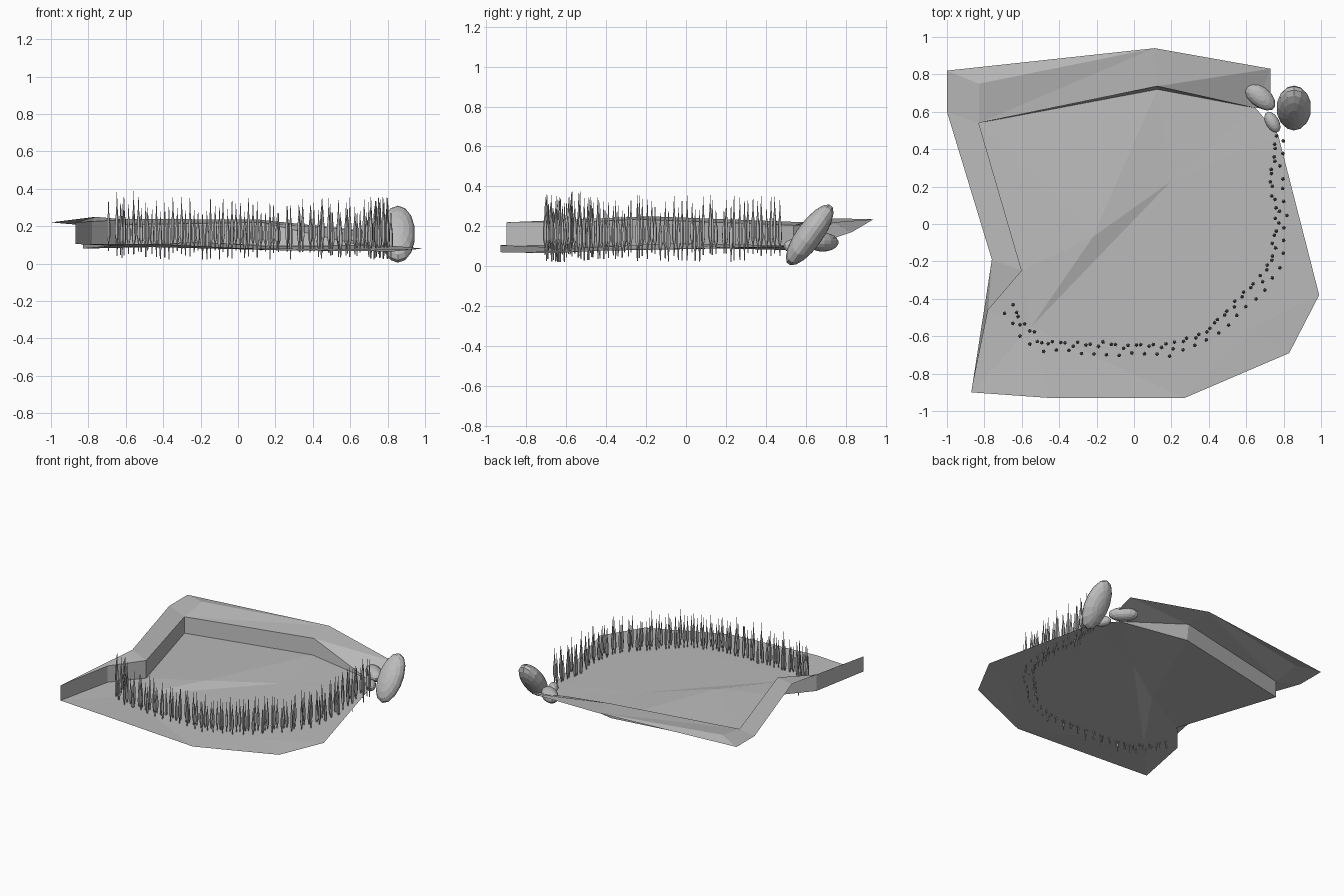
import bpy, bmesh, math, random
from mathutils import Vector, Matrix

if "Cube" in bpy.data.objects:
    bpy.data.objects.remove(bpy.data.objects["Cube"])

random.seed(4)
grey = bpy.data.materials.new("plain grey")
grey.diffuse_color = (0.5, 0.5, 0.5, 1)
grey.use_nodes = True
grey.node_tree.nodes["Principled BSDF"].inputs["Base Color"].default_value = grey.diffuse_color


def finish(bm, name):
    me = bpy.data.meshes.new(name)
    bm.to_mesh(me)
    bm.free()
    me.materials.append(grey)
    ob = bpy.data.objects.new(name, me)
    bpy.context.collection.objects.link(ob)
    return ob


def sheet(name, pts, faces):
    """Low-poly sheet from lettered points and face words."""
    bm = bmesh.new()
    v = {}
    for f in faces.split():
        for k in f:
            if k not in v:
                v[k] = bm.verts.new(pts[k])
        bm.faces.new([v[k] for k in f])
    bmesh.ops.recalc_face_normals(bm, faces=bm.faces)
    if sum(f.normal.z * f.calc_area() for f in bm.faces) < 0:
        bmesh.ops.reverse_faces(bm, faces=bm.faces)
    return finish(bm, name)


# Pond floor, wall and bank: capitals = floor, lower case = wall top and bank
P = dict(
    A=(-.83, .54, .08), B=(.125, .72, .10), C=(.65, .62, .10), D=(.77, .48, .10),
    E=(.99, -.38, .08), F=(.83, -.69, .065), G=(.27, -.93, .07), H=(-.45, -.93, .105),
    I=(-.87, -.90, .105), J=(-.78, -.46, .10), K=(-.60, -.25, .10),
    L=(-.55, -.55, .09), M=(.20, .23, .09), N=(-.22, -.07, .115), O=(.62, -.56, .075),
    a=(-.83, .54, .205), b=(.125, .737, .22), k=(-.60, -.25, .235),
    j=(-.78, -.46, .225), i=(-.87, -.90, .22),
    p=(-.76, -.19, .25), q=(-1, .60, .22), r=(-1, .82, .22), s=(-.83, .75, .24),
    t=(.11, .94, .235), u=(.73, .83, .17), v=(.73, .62, .10))
sheet("pond_ground", P,
      "BAN BNM CBM DCM EDM EMO FEO GFO GOL MLO MNL HGL IHL JIL KJL NKL AKN "
      "IJji JKkj KAak ABba BCb "
      "ijp jkp kap apq aqrs rst sat abt btu bCu Cvu")


# Boulders: faceted, tilted ellipsoids
def rock(name, loc, size, rot, segs=14, rings=9):
    bm = bmesh.new()
    bmesh.ops.create_uvsphere(bm, u_segments=segs, v_segments=rings, radius=1)
    m = Matrix.Translation(loc) @ rot @ Matrix.Diagonal((*size, 1))
    bmesh.ops.transform(bm, matrix=m, verts=bm.verts)
    return finish(bm, name)


rx = Matrix.Rotation(math.radians(54), 4, 'X')
rock("large_rock", (.855, .62, .157), (.093, .183, .066), rx)
rock("medium_rock", (.67, .685, .12), (.105, .056, .047),
     Matrix.Rotation(math.radians(-40), 4, 'Z'))
rock("small_rock", (.74, .545, .10), (.062, .036, .036),
     Matrix.Rotation(math.radians(-60), 4, 'Z'))

# Reeds: thin stem, swollen head and long tip, spread along the shore
profile = [(.003, 0), (.004, .18), (.011, .30), (.010, .52), (.004, .74), (.0008, 1)]


def reed(bm, x, y, z0, z1, sides=5):
    turn = random.uniform(0, 6.28)
    prev = None
    for r, h in profile:
        ring = [bm.verts.new((x + r * math.cos(turn + 2 * math.pi * n / sides),
                              y + r * math.sin(turn + 2 * math.pi * n / sides),
                              z0 + (z1 - z0) * h)) for n in range(sides)]
        if prev:
            for n in range(sides):
                m = (n + 1) % sides
                bm.faces.new((prev[n], prev[m], ring[m], ring[n]))
        else:
            bm.faces.new(ring[::-1])
        prev = ring
    bm.faces.new(prev)


shore = [Vector(c) for c in (
    (-.67, -.43), (-.61, -.56), (-.50, -.65), (-.20, -.66), (.20, -.68), (.42, -.57),
    (.70, -.30), (.76, -.20), (.79, .06), (.75, .20), (.78, .48))]
lengths = [(b - a).length for a, b in zip(shore, shore[1:])]
total, count = sum(lengths), 108
bm = bmesh.new()
for n in range(count):
    d = total * (n + .5) / count
    for a, b, l in zip(shore, shore[1:], lengths):
        if d <= l:
            break
        d -= l
    along = (b - a) / l
    side = Vector((-along.y, along.x))
    pos = a + along * d + side * ((.027, -.03, .014)[n % 3] + random.uniform(-.012, .012))
    tip = random.uniform(.27, .36) + (.04 if n < 10 else 0)
    reed(bm, pos.x, pos.y, random.uniform(.02, .07), tip)
finish(bm, "reeds")
